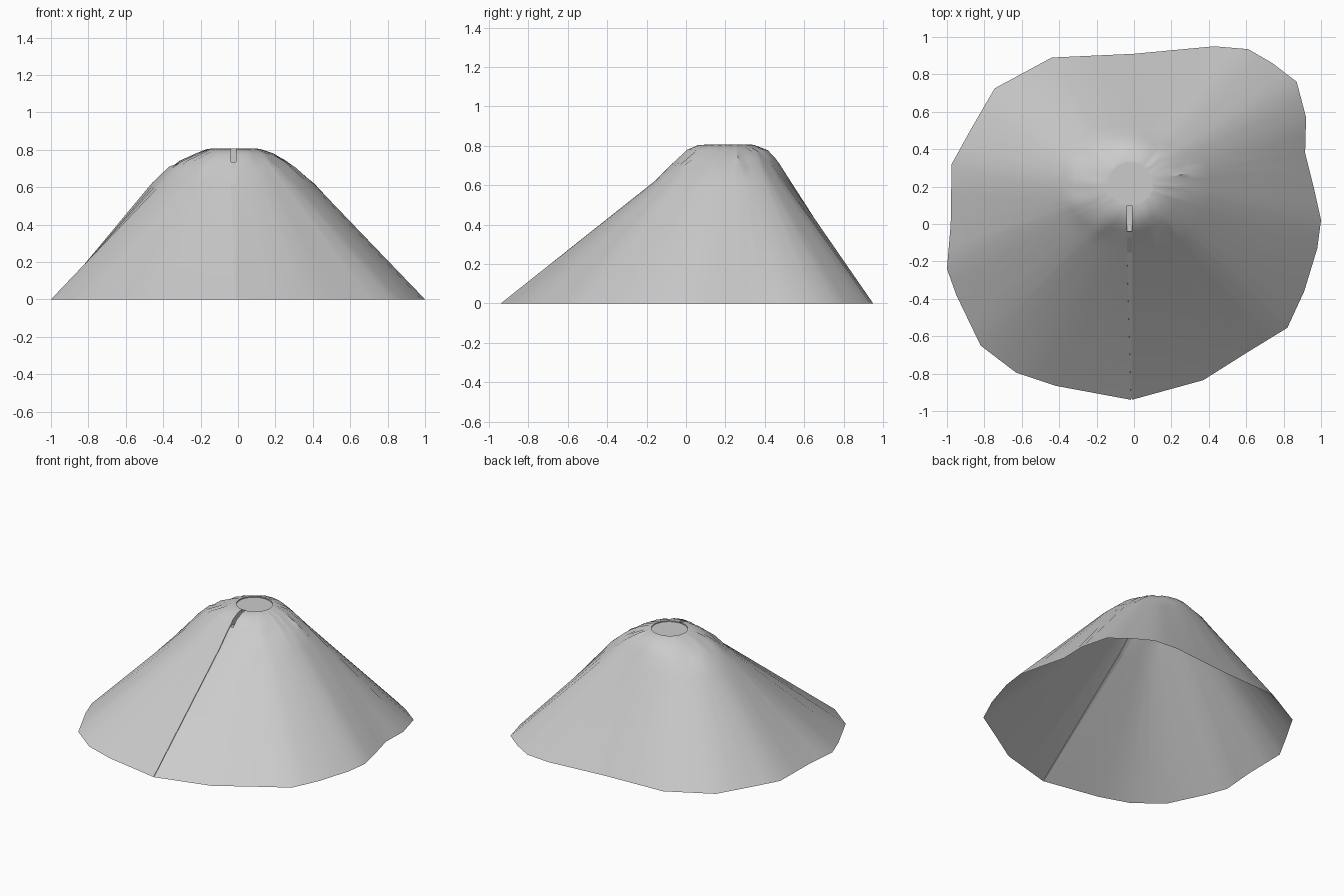
import bpy, bmesh, math, random

if "Cube" in bpy.data.objects:
    bpy.data.objects.remove(bpy.data.objects["Cube"])

random.seed(4)
CX, CY = -0.02, 0.215

# Irregular ground outline, anticlockwise, starting just right of the front seam
OUTLINE = [(-0.012, -0.94), (0.37, -0.835), (0.6, -0.69), (0.82, -0.555), (0.91, -0.36),
           (0.98, -0.13), (1.0, 0.02), (0.96, 0.2), (0.915, 0.38), (0.92, 0.57),
           (0.87, 0.76), (0.74, 0.86), (0.61, 0.935), (0.43, 0.95), (0.0, 0.91),
           (-0.44, 0.89), (-0.745, 0.725), (-0.87, 0.51), (-0.975, 0.32), (-0.98, 0.0),
           (-1.0, -0.24), (-0.95, -0.38), (-0.82, -0.65), (-0.63, -0.795),
           (-0.42, -0.865), (-0.016, -0.94)]

# Upper contours: height, left, right, front, back extents, roughness
RINGS = [(0.62, -0.46, 0.41, -0.16, 0.53, 0.004),
         (0.70, -0.37, 0.31, -0.08, 0.475, 0.010),
         (0.735, -0.315, 0.26, -0.04, 0.45, 0.008),
         (0.775, -0.23, 0.19, 0.0, 0.415, 0.006),
         (0.803, -0.165, 0.12, 0.06, 0.35, 0.002),
         (0.806, -0.14, 0.10, 0.10, 0.333, 0.0)]
SLOT_L, SLOT_R, FLOOR = -0.038, -0.012, 0.735


def subdivide(points):
    """Add a midpoint on each outline edge."""
    out = []
    for a, b in zip(points, points[1:]):
        out += [a, ((a[0] + b[0]) / 2, (a[1] + b[1]) / 2)]
    return out + [points[-1]]


def contour(base, z, left, right, front, back, rough):
    """Piecewise ellipse following the directions of the outline."""
    pts = []
    for i, (x, y) in enumerate(base):
        dx, dy = x - CX, y - CY
        rx = right - CX if dx > 0 else CX - left
        ry = back - CY if dy > 0 else CY - front
        r = 1 / math.hypot(dx / rx, dy / ry)
        seam = i in (0, len(base) - 1)
        px, py = CX + dx * r, CY + dy * r
        if seam:
            px, py = (SLOT_R if i == 0 else SLOT_L), front
        pts.append((px, py, z if seam else z + random.uniform(-rough, rough)))
    return pts


def make_object(name, bm):
    mesh = bpy.data.meshes.new(name)
    bm.to_mesh(mesh)
    bm.free()
    obj = bpy.data.objects.new(name, mesh)
    bpy.context.collection.objects.link(obj)
    return obj


# Mountain slope, open underneath
base = subdivide(OUTLINE)
levels = [[(x, y, 0) for x, y in base]] + [contour(base, *r) for r in RINGS]
bm = bmesh.new()
grid = [[bm.verts.new(p) for p in level] for level in levels]
for low, high in zip(grid, grid[1:]):
    for i in range(len(low) - 1):
        bm.faces.new((low[i], low[i + 1], high[i + 1], high[i]))
slope = make_object("mountain_slope", bm)
bpy.context.view_layer.objects.active = slope
slope.select_set(True)
bpy.ops.object.shade_smooth_by_angle(angle=math.radians(35))

# Shallow groove down the front seam
bm = bmesh.new()
rows = [[bm.verts.new((p[0], p[1] + d, p[2]))
         for p, d in ((lv[-1], 0), (lv[-1], 0.008), (lv[0], 0.008), (lv[0], 0))]
        for lv in levels[:4]]
for a, b in zip(rows, rows[1:]):
    for i in range(3):
        bm.faces.new((a[i], a[i + 1], b[i + 1], b[i]))
make_object("front_seam", bm)

# Notch: level floor and side walls between slope and crater
bm = bmesh.new()
rows = []
for lv in levels[3:]:
    l, r = lv[-1], lv[0]
    rows.append([bm.verts.new(p) for p in
                 (l, (l[0], l[1], FLOOR), (r[0], r[1], FLOOR), r)])
for a, b in zip(rows, rows[1:]):
    for i in range(3):
        bm.faces.new((a[i], a[i + 1], b[i + 1], b[i]))
bm.faces.new(rows[-1])
make_object("notch", bm)

# Crater floor, slightly sunk below the rim
bm = bmesh.new()
rim = [bm.verts.new(p) for p in levels[-1]]
low = [bm.verts.new((x, y, z - 0.007)) for x, y, z in levels[-1]]
for i in range(len(rim)):
    j = (i + 1) % len(rim)
    if j:
        bm.faces.new((rim[i], rim[j], low[j], low[i]))
bm.faces.new(low)
make_object("crater_floor", bm)
